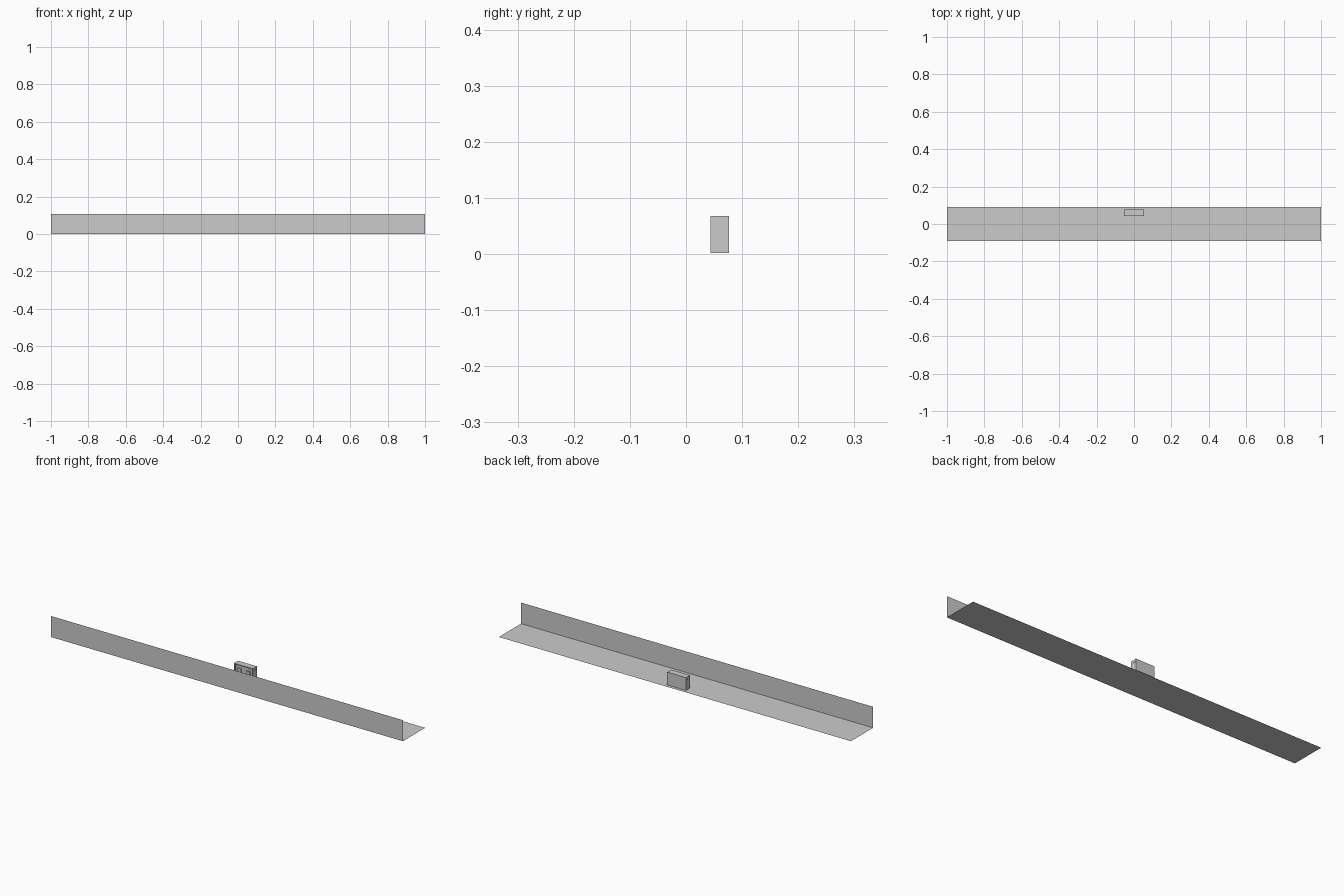
import bpy, bmesh

if "Cube" in bpy.data.objects:
    bpy.data.objects.remove(bpy.data.objects["Cube"])


def sheet(name, pts):
    me = bpy.data.meshes.new(name)
    me.from_pydata(pts, [], [tuple(range(len(pts)))])
    ob = bpy.data.objects.new(name, me)
    bpy.context.collection.objects.link(ob)
    return ob


def box(name, x, y, z):
    bm = bmesh.new()
    bmesh.ops.create_cube(bm, size=1)
    for v in bm.verts:
        v.co = [r[0] + (c + 0.5) * (r[1] - r[0]) for c, r in zip(v.co, (x, y, z))]
    me = bpy.data.meshes.new(name)
    bm.to_mesh(me)
    bm.free()
    ob = bpy.data.objects.new(name, me)
    bpy.context.collection.objects.link(ob)
    return ob


L, D, H = 1.0, 0.09, 0.108
# Long single-sided floor and front wall
sheet("floor_panel", [(-L, -D, 0), (L, -D, 0), (L, D, 0), (-L, D, 0)])
sheet("front_panel", [(-L, -D, 0), (L, -D, 0), (L, -D, H), (-L, -D, H)])

# Small housing standing near the back edge
W, Y0, Y1, Z0, Z1, T = 0.053, 0.0435, 0.0765, 0.002, 0.068, 0.005
housing = box("housing", (-W, W), (Y0, Y1), (Z0, Z1))

# Shallow recess in the front of the housing
cutter = box("recess_cutter", (-W + T, W - T), (Y0 - 0.01, Y0 + 0.008), (Z0 + T, Z1 - T))
cutter.hide_render = True
cutter.hide_viewport = True
mod = housing.modifiers.new("recess", 'BOOLEAN')
mod.operation = 'DIFFERENCE'
mod.solver = 'EXACT'
mod.object = cutter

# Side seams, cut as thin grooves in the rear half
for i, s in enumerate((-1, 1)):
    xs = sorted((s * (W - 0.002), s * (W + 0.01)))
    groove = box(f"seam_cutter_{i}", xs, (0.060, Y1 + 0.01), (0.053, 0.0545))
    groove.hide_render = True
    groove.hide_viewport = True
    m = housing.modifiers.new("seam", 'BOOLEAN')
    m.operation = 'DIFFERENCE'
    m.solver = 'EXACT'
    m.object = groove

# Fittings inside the recess
for i, x in enumerate((-0.025, 0.025)):
    box(f"terminal_{i}", (x - 0.009, x + 0.009), (Y0 + 0.002, Y0 + 0.009), (0.03, 0.047))
